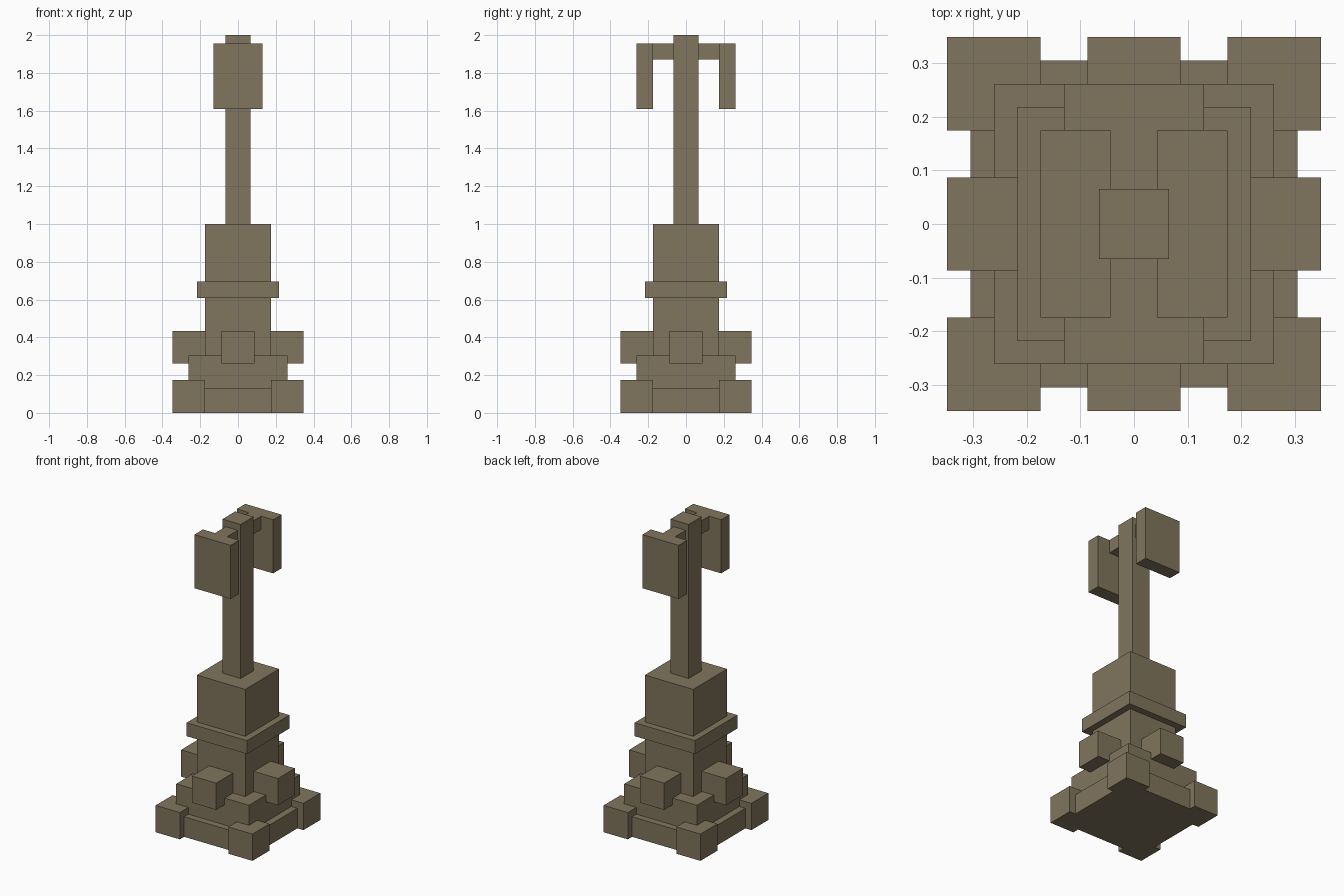
import bpy
from mathutils import Vector

if "Cube" in bpy.data.objects:
    bpy.data.objects.remove(bpy.data.objects["Cube"], do_unlink=True)

U = 2 / 46  # block module: the model is 46 modules tall

# Single stone colour
stone = bpy.data.materials.new("weathered_stone")
stone.use_nodes = True
colour = (0.216, 0.178, 0.109, 1)
stone.diffuse_color = colour
stone.node_tree.nodes["Principled BSDF"].inputs["Base Color"].default_value = colour


def block(name, low, high):
    """Box between two corners given in modules."""
    low, high = Vector(low) * U, Vector(high) * U
    bpy.ops.mesh.primitive_cube_add(size=1, location=(low + high) / 2)
    obj = bpy.context.object
    obj.name = name
    obj.data.transform(obj.matrix_world.to_3x3().to_4x4())
    for v in obj.data.vertices:
        v.co = v.co * (high - low)
    obj.data.materials.append(stone)
    return obj


def column(name, half, bottom, top):
    """Square block centred on the vertical axis."""
    return block(name, (-half, -half, bottom), (half, half, top))


# Stacked central body
column("base_slab", 7, 0, 3)
column("base_step", 6, 3, 7)
column("pedestal", 4, 7, 23)
column("pedestal_collar", 5, 14, 16)
column("post", 1.5, 23, 46)

# Corner feet
for side, sx in (("left", 1), ("right", -1)):
    for end, sy in (("front", -1), ("back", 1)):
        cx, cy = 6 * sx, 6 * sy
        block(f"{end}_{side}_foot", (cx - 2, cy - 2, 0), (cx + 2, cy + 2, 4))

# Cubes projecting from each pedestal face
for name, dx, dy in (("front", 0, -1), ("back", 0, 1), ("left", 1, 0), ("right", -1, 0)):
    cx, cy = 6 * dx, 6 * dy
    block(f"{name}_stud", (cx - 2, cy - 2, 6), (cx + 2, cy + 2, 10))

# Hanging panels and the arms that carry them
for name, s in (("front", -1), ("back", 1)):
    arm = sorted((1.5 * s, 4 * s))
    panel = sorted((4 * s, 6 * s))
    block(f"{name}_arm", (-1, arm[0], 43), (1, arm[1], 45))
    block(f"{name}_panel", (-3, panel[0], 37), (3, panel[1], 45))
